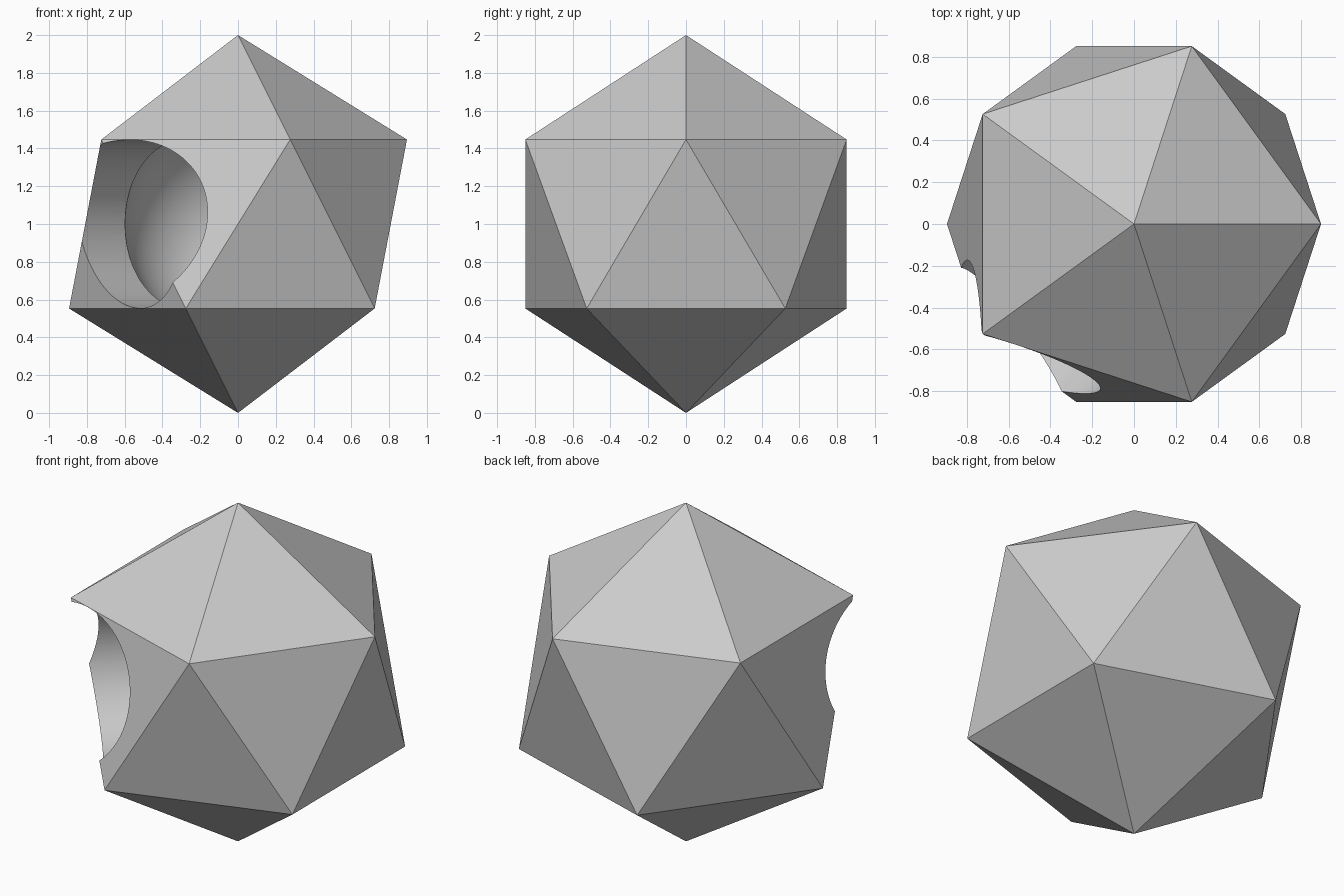
import bpy
import math
from mathutils import Vector

default = bpy.data.objects.get("Cube")
if default:
    bpy.data.objects.remove(default, do_unlink=True)

CENTRE = Vector((0, 0, 1))
PORT_AXIS = Vector((-1, -1, 0)).normalized()
PORT_LENGTH = 1.5


def carve(body, cutter):
    """Subtract the cutter from the body, then discard the cutter."""
    cutter.hide_render = True
    mod = body.modifiers.new("carve", 'BOOLEAN')
    mod.operation = 'DIFFERENCE'
    mod.solver = 'EXACT'
    mod.object = cutter
    bpy.ops.object.select_all(action='DESELECT')
    body.select_set(True)
    bpy.context.view_layer.objects.active = body
    bpy.ops.object.modifier_apply(modifier=mod.name)
    bpy.data.objects.remove(cutter, do_unlink=True)


# Twenty-sided outer body
bpy.ops.mesh.primitive_ico_sphere_add(subdivisions=1, radius=1, location=CENTRE)
shell = bpy.context.object
shell.name = "faceted_shell"

# Round hollow inside
bpy.ops.mesh.primitive_uv_sphere_add(segments=64, ring_count=32, radius=0.6,
                                     location=CENTRE)
hollow = bpy.context.object
hollow.name = "hollow_cutter"
carve(shell, hollow)

# Round port drilled from the side into the hollow
bpy.ops.mesh.primitive_cylinder_add(
    vertices=96, radius=0.446, depth=PORT_LENGTH,
    location=CENTRE + PORT_AXIS * PORT_LENGTH / 2,
    rotation=PORT_AXIS.to_track_quat('Z', 'Y').to_euler())
port = bpy.context.object
port.name = "port_cutter"
carve(shell, port)

# Flat outer facets, smooth inner walls
bpy.ops.object.shade_smooth_by_angle(angle=math.radians(25))

# Plain grey finish
grey = bpy.data.materials.new("plain_grey")
grey.use_nodes = True
colour = (0.6, 0.6, 0.6, 1)
grey.diffuse_color = colour
grey.node_tree.nodes["Principled BSDF"].inputs["Base Color"].default_value = colour
shell.data.materials.clear()
shell.data.materials.append(grey)
